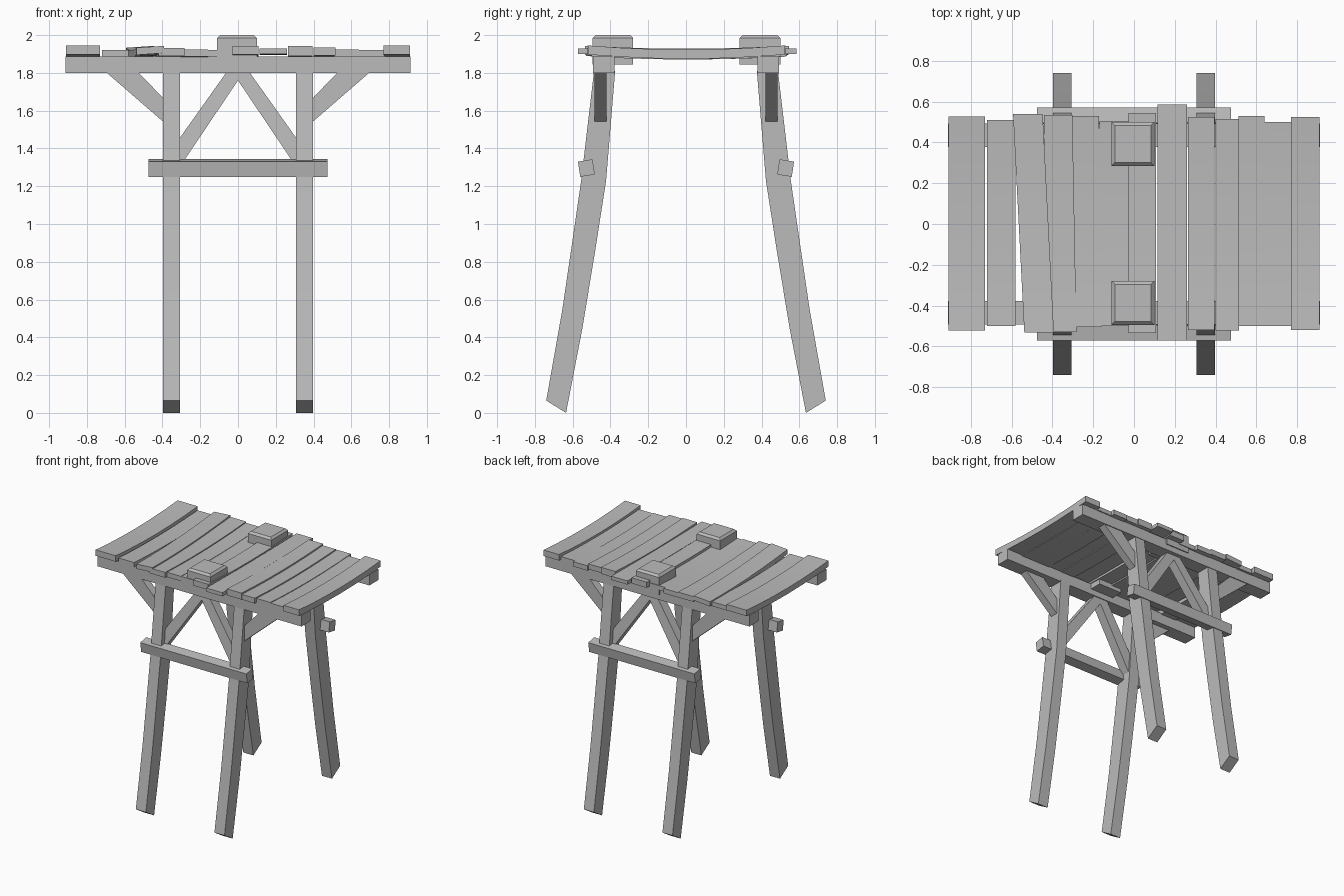
import bpy, bmesh

cube = bpy.data.objects.get("Cube")
if cube:
    bpy.data.objects.remove(cube, do_unlink=True)

GREY = (0.5, 0.5, 0.5, 1)
wood = bpy.data.materials.new("grey wood")
wood.use_nodes = True
wood.diffuse_color = GREY
wood.node_tree.nodes["Principled BSDF"].inputs["Base Color"].default_value = GREY


def finish(name, bm, smooth=False):
    bmesh.ops.recalc_face_normals(bm, faces=bm.faces)
    mesh = bpy.data.meshes.new(name)
    bm.to_mesh(mesh)
    bm.free()
    mesh.materials.append(wood)
    ob = bpy.data.objects.new(name, mesh)
    bpy.context.collection.objects.link(ob)
    if smooth:
        bpy.ops.object.select_all(action='DESELECT')
        ob.select_set(True)
        bpy.context.view_layer.objects.active = ob
        bpy.ops.object.shade_smooth_by_angle(angle=0.5)
    return ob


def prism(name, profile, lo, hi, place, smooth=False):
    """Extrude a 2D profile from lo to hi; place maps (u, v, depth) to xyz."""
    bm = bmesh.new()
    rings = [[bm.verts.new(place(u, v, d)) for u, v in profile] for d in (lo, hi)]
    bm.faces.new(rings[0])
    bm.faces.new(rings[1])
    n = len(profile)
    for i in range(n):
        j = (i + 1) % n
        bm.faces.new((rings[0][i], rings[0][j], rings[1][j], rings[1][i]))
    return finish(name, bm, smooth)


def plank(name, x0, x1, y0, y1, z0, z1, skew=0, sag=0.015, roll=0):
    """Sagging board; skew shifts its front end in x, roll tilts it sideways."""
    bm = bmesh.new()
    rings, steps = [], 6
    for i in range(steps + 1):
        y = y0 + (y1 - y0) * i / steps
        t = 2 * i / steps - 1
        dx, dz = -skew * t / 2, -sag * (1 - t * t)
        rings.append([bm.verts.new((x + dx, y, z + dz + r)) for x, z, r in
                      ((x0, z0, -roll), (x1, z0, roll), (x1, z1, roll), (x0, z1, -roll))])
    bm.faces.new(rings[0])
    bm.faces.new(rings[-1])
    for a, b in zip(rings, rings[1:]):
        for i in range(4):
            j = (i + 1) % 4
            bm.faces.new((a[i], a[j], b[j], b[i]))
    return finish(name, bm, True)


# Splayed legs, beams and bracing on both long sides
LEG = [(0.375, 1.81), (0.423, 1.23), (0.482, 0.85), (0.55, 0.44), (0.635, 0),
       (0.74, 0.065), (0.655, 0.545), (0.60, 0.92), (0.555, 1.23), (0.487, 1.81)]
BEAM = [(0.378, 1.80), (0.492, 1.80), (0.492, 1.888), (0.378, 1.888)]
RAIL = [(0.483, 1.262), (0.56, 1.25), (0.572, 1.33), (0.495, 1.343)]
OUTER = [(0.36, 1.52), (0.40, 1.545), (0.70, 1.805), (0.53, 1.805), (0.36, 1.63)]
INNER = [(0.06, 1.805), (0.33, 1.425), (0.33, 1.27), (0, 1.76), (0, 1.805)]

for sy, side in ((-1, "front"), (1, "back")):
    along = lambda u, v, d: (d, sy * u, v)
    prism(side + "_beam", BEAM, -0.912, 0.912, along)
    prism(side + "_cross_rail", RAIL, -0.475, 0.475, along)
    for sx, hand in ((-1, "right"), (1, "left")):
        tag = side + "_" + hand
        prism(tag + "_leg", LEG, 0.307, 0.397,
              lambda u, v, d: (sx * d, sy * u, v), True)
        prism(tag + "_outer_brace", OUTER, 0.42, 0.485,
              lambda u, v, d: (sx * u, sy * d, v))
        # Inner braces lean outward with the legs
        prism(tag + "_inner_brace", INNER, 0.385, 0.46,
              lambda u, v, d: (sx * u, sy * (d + (1.8 - v) * 0.09), v))

# Uneven deck boards, from -x to +x
plank("deck_board_1", -0.91, -0.73, -0.522, 0.527, 1.897, 1.945, sag=0.022)
plank("deck_board_2", -0.72, -0.58, -0.50, 0.51, 1.886, 1.922)
plank("deck_board_3", -0.565, -0.42, -0.532, 0.54, 1.90, 1.938, skew=0.055, roll=0.005)
plank("deck_board_4", -0.432, -0.292, -0.53, 0.535, 1.89, 1.933, skew=0.02)
plank("deck_board_5", -0.31, -0.165, -0.505, 0.53, 1.886, 1.925, skew=0.012)
plank("deck_board_6", -0.17, -0.02, -0.50, 0.505, 1.886, 1.922)
plank("deck_board_7", -0.028, 0.108, -0.535, 0.545, 1.897, 1.943)
plank("deck_board_8", 0.115, 0.26, -0.572, 0.585, 1.90, 1.93, sag=0.005)
plank("deck_board_9", 0.265, 0.395, -0.52, 0.525, 1.89, 1.943)
plank("deck_board_10", 0.40, 0.515, -0.522, 0.515, 1.892, 1.935)
plank("deck_board_11", 0.512, 0.64, -0.50, 0.53, 1.886, 1.925)
plank("deck_board_12", 0.638, 0.775, -0.50, 0.50, 1.886, 1.92)
plank("deck_board_13", 0.77, 0.91, -0.52, 0.525, 1.897, 1.945, sag=0.022)

# Chamfered blocks set through the deck
for y, side in ((-0.387, "front"), (0.392, "back")):
    bm = bmesh.new()
    bmesh.ops.create_cube(bm, size=1)
    for v in bm.verts:
        v.co = (v.co.x * 0.21 - 0.005, v.co.y * 0.215 + y, v.co.z * 0.155 + 1.9225)
    top = [e for e in bm.edges if all(v.co.z > 1.95 for v in e.verts)]
    bmesh.ops.bevel(bm, geom=top, offset=0.016, segments=1, affect='EDGES')
    finish(side + "_deck_block", bm)
